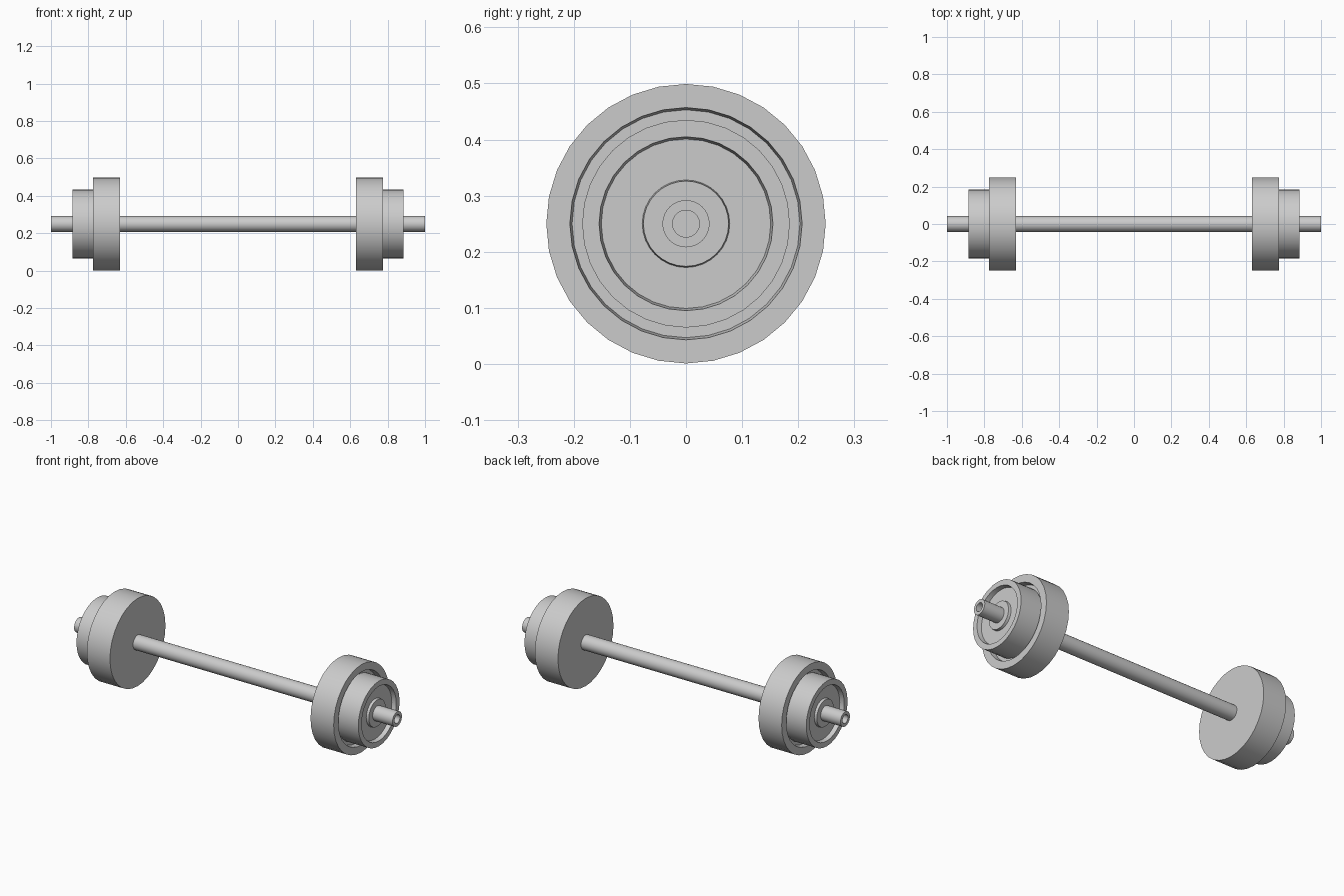
import bpy
import bmesh
from math import sin, cos, tau, radians

old = bpy.data.objects.get("Cube")
if old:
    bpy.data.objects.remove(old, do_unlink=True)

AXIS_Z = 0.25
SIDES = 32

steel = bpy.data.materials.new("light grey steel")
steel.use_nodes = True
grey = (0.6, 0.6, 0.6, 1)
steel.diffuse_color = grey
steel.node_tree.nodes["Principled BSDF"].inputs["Base Color"].default_value = grey


def lathe(name, profile, side=1):
    """Turn an (x, radius) profile about the bar's axis; radius 0 makes a pole."""
    bm = bmesh.new()
    rings = []
    for x, r in profile:
        count = SIDES if r else 1
        rings.append([bm.verts.new((side * x, r * sin(tau * i / SIDES), r * cos(tau * i / SIDES)))
                      for i in range(count)])
    for a, b in zip(rings, rings[1:]):
        for i in range(SIDES):
            j = (i + 1) % SIDES
            corners = [a[i % len(a)], a[j % len(a)], b[j % len(b)], b[i % len(b)]]
            bm.faces.new(list(dict.fromkeys(corners)))
    bmesh.ops.recalc_face_normals(bm, faces=bm.faces)
    mesh = bpy.data.meshes.new(name)
    bm.to_mesh(mesh)
    bm.free()
    mesh.materials.append(steel)
    obj = bpy.data.objects.new(name, mesh)
    obj.location.z = AXIS_Z
    bpy.context.collection.objects.link(obj)
    bpy.ops.object.select_all(action="DESELECT")
    obj.select_set(True)
    bpy.context.view_layer.objects.active = obj
    bpy.ops.object.shade_smooth_by_angle(angle=radians(30))
    return obj


def plate(name, inner, outer, radius, rim, floor, hub, hub_top, side):
    """Weight plate with a flat inner face, a dished outer face and a raised hub."""
    lathe(name, [(inner, 0), (inner, radius), (outer, radius), (outer, rim + 0.002),
                 (floor, rim - 0.002), (floor, hub + 0.001), (hub_top, hub - 0.001),
                 (hub_top, 0)], side)


# Bar with a shallow bore in each end
end = [(0.94, 0), (0.94, 0.024), (1, 0.024), (1, 0.042)]
lathe("bar", [(-x, r) for x, r in end] + end[::-1])

# Large and small plate at each end
for side, label in ((1, "left"), (-1, "right")):
    plate(label + "_large_plate", 0.63, 0.775, 0.249, 0.205, 0.745, 0.077, 0.76, side)
    plate(label + "_small_plate", 0.75, 0.885, 0.185, 0.153, 0.86, 0.077, 0.875, side)
